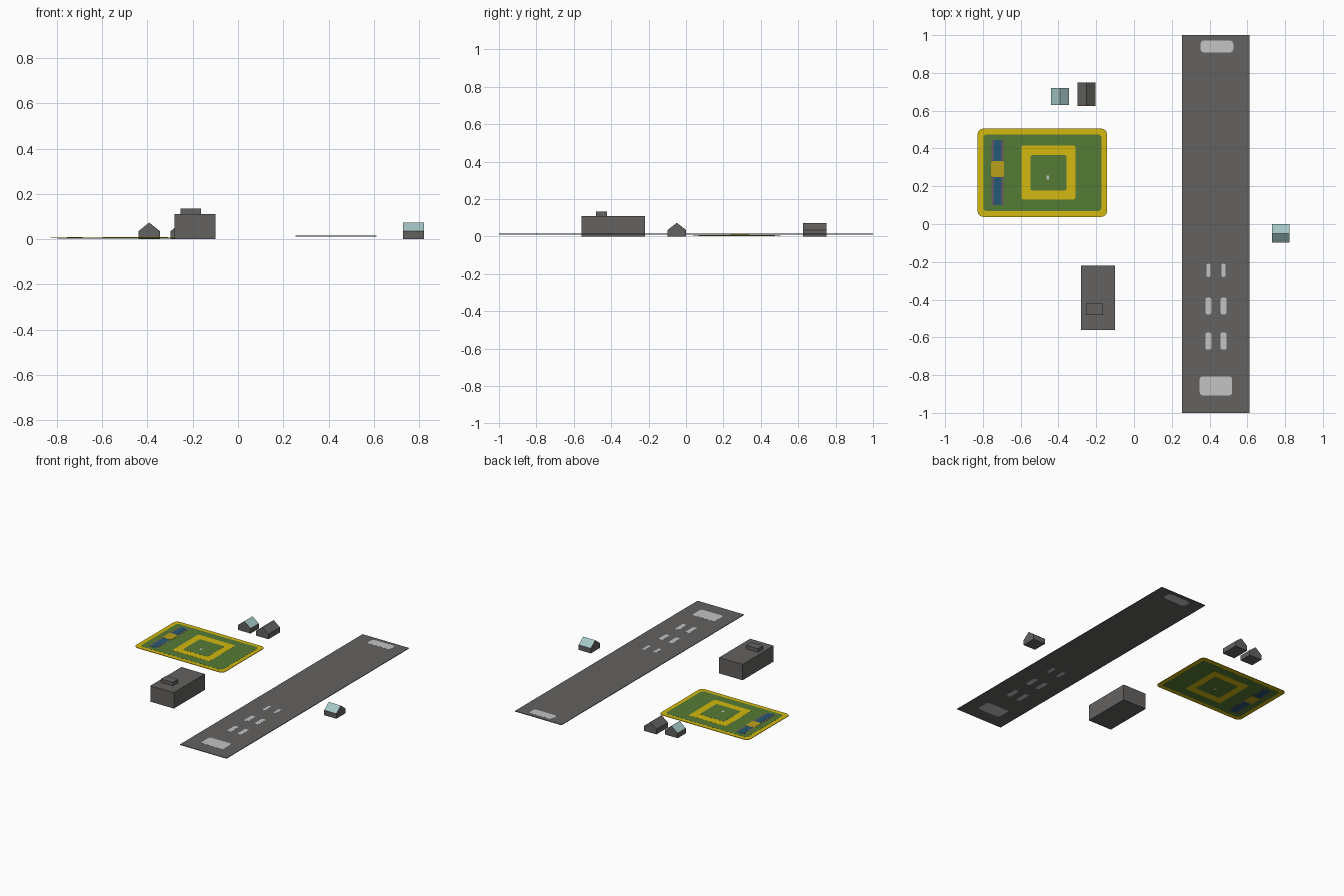
import bpy, bmesh, math

if "Cube" in bpy.data.objects:
    bpy.data.objects.remove(bpy.data.objects["Cube"])


def material(name, r, g, b):
    """Flat colour given as 0-255 sRGB, stored linear."""
    m = bpy.data.materials.new(name)
    lin = [((c / 255 + 0.055) / 1.055) ** 2.4 for c in (r, g, b)]
    m.diffuse_color = (*lin, 1)
    m.use_nodes = True
    m.node_tree.nodes["Principled BSDF"].inputs["Base Color"].default_value = m.diffuse_color
    return m


GREY = material("asphalt grey", 100, 98, 96)
LIGHT = material("marking white", 195, 195, 195)
YELLOW = material("pad yellow", 212, 184, 16)
OLIVE = material("dull yellow", 185, 160, 28)
GREEN = material("grass green", 86, 124, 54)
BLUE = material("deep blue", 34, 88, 118)
MAUVE = material("mauve grey", 98, 88, 102)
TEAL = material("pale teal roof", 165, 198, 198)


def prism(name, pts, depth, mats):
    """Extrude a polygon of 3D points along the depth vector."""
    bm = bmesh.new()
    face = bm.faces.new([bm.verts.new(p) for p in pts])
    ext = bmesh.ops.extrude_face_region(bm, geom=[face], use_keep_orig=True)
    bmesh.ops.translate(bm, vec=depth,
                        verts=[v for v in ext["geom"] if isinstance(v, bmesh.types.BMVert)])
    bmesh.ops.recalc_face_normals(bm, faces=bm.faces)
    # upward sloping faces take the second material (roofs)
    if len(mats) > 1:
        for f in bm.faces:
            f.material_index = int(f.normal.z > 0.1)
    mesh = bpy.data.meshes.new(name)
    bm.to_mesh(mesh)
    bm.free()
    for m in mats:
        mesh.materials.append(m)
    ob = bpy.data.objects.new(name, mesh)
    bpy.context.collection.objects.link(ob)
    return ob


def block(name, x0, x1, y0, y1, z0, z1, mat, radius=0.0):
    """Box with optionally rounded vertical corners."""
    pts = []
    corners = [(x1, y1, -1, -1), (x0, y1, 1, -1), (x0, y0, 1, 1), (x1, y0, -1, 1)]
    for i, (x, y, sx, sy) in enumerate(corners):
        if not radius:
            pts.append((x, y, z0))
            continue
        for k in range(5):
            a = math.radians(90 * i + 22.5 * k)
            pts.append((x + sx * radius + radius * math.cos(a),
                        y + sy * radius + radius * math.sin(a), z0))
    return prism(name, pts, (0, 0, z1 - z0), [mat])


def house(name, x0, x1, y0, y1, ridge_along_x, mats, eave=0.035, peak=0.073):
    """Gabled shed: pentagon profile swept along the ridge."""
    a0, a1 = (y0, y1) if ridge_along_x else (x0, x1)
    prof = [(a0, 0), (a1, 0), (a1, eave), ((a0 + a1) / 2, peak), (a0, eave)]
    if ridge_along_x:
        prism(name, [(x0, a, z) for a, z in prof], (x1 - x0, 0, 0), mats)
    else:
        prism(name, [(a, y0, z) for a, z in prof], (0, y1 - y0, 0), mats)


# Runway slab, with markings showing on both sides
block("runway", 0.255, 0.612, -1, 1, 0.011, 0.015, GREY)
marks = [(0.352, 0.526, 0.908, 0.972, 0.02), (0.348, 0.52, -0.907, -0.807, 0.015)]
for y0, y1 in ((-0.28, -0.21), (-0.478, -0.39), (-0.665, -0.575)):
    w = 0.022 if y0 > -0.3 else 0.031
    marks += [(0.394 - w / 2, 0.394 + w / 2, y0, y1, 0.009),
              (0.474 - w / 2, 0.474 + w / 2, y0, y1, 0.009)]
for i, (x0, x1, y0, y1, r) in enumerate(marks):
    block(f"runway_marking_{i + 1}", x0, x1, y0, y1, 0.0105, 0.0155, LIGHT, r)

# Landing pad: stacked colour plates, each a hair thicker than the last
pad = [
    ("pad_border", -0.828, -0.143, 0.038, 0.505, YELLOW, 0.03),
    ("pad_field", -0.798, -0.172, 0.068, 0.475, GREEN, 0.02),
    ("pad_ring", -0.596, -0.31, 0.13, 0.416, YELLOW, 0.012),
    ("pad_ring_centre", -0.548, -0.358, 0.178, 0.364, GREEN, 0.008),
    ("pad_centre_mark", -0.463, -0.449, 0.235, 0.257, LIGHT, 0.004),
]
strip = [
    ("pad_strip_edge", -0.755, -0.69, 0.1, 0.445, MAUVE, 0.008),
    ("pad_strip", -0.742, -0.704, 0.1, 0.445, BLUE, 0.004),
    ("pad_strip_square", -0.756, -0.688, 0.25, 0.333, OLIVE, 0.01),
]
for layers, start in ((pad, 0), (strip, 2)):
    for i, (name, x0, x1, y0, y1, mat, r) in enumerate(layers):
        h = 0.0018 + 0.0005 * (start + i)
        block(name, x0, x1, y0, y1, 0.0055 - h, 0.0055 + h, mat, r)

# Terminal with a small roof hut
block("terminal", -0.28, -0.1, -0.56, -0.22, 0, 0.11, GREY)
block("terminal_roof_hut", -0.255, -0.163, -0.481, -0.422, 0.11, 0.134, GREY)

# Small gabled sheds
house("shed_west", -0.44, -0.345, 0.63, 0.72, False, [GREY, TEAL])
house("shed_north", -0.298, -0.204, 0.625, 0.75, False, [GREY])
house("shed_east", 0.73, 0.823, -0.098, 0.0, True, [GREY, TEAL])
